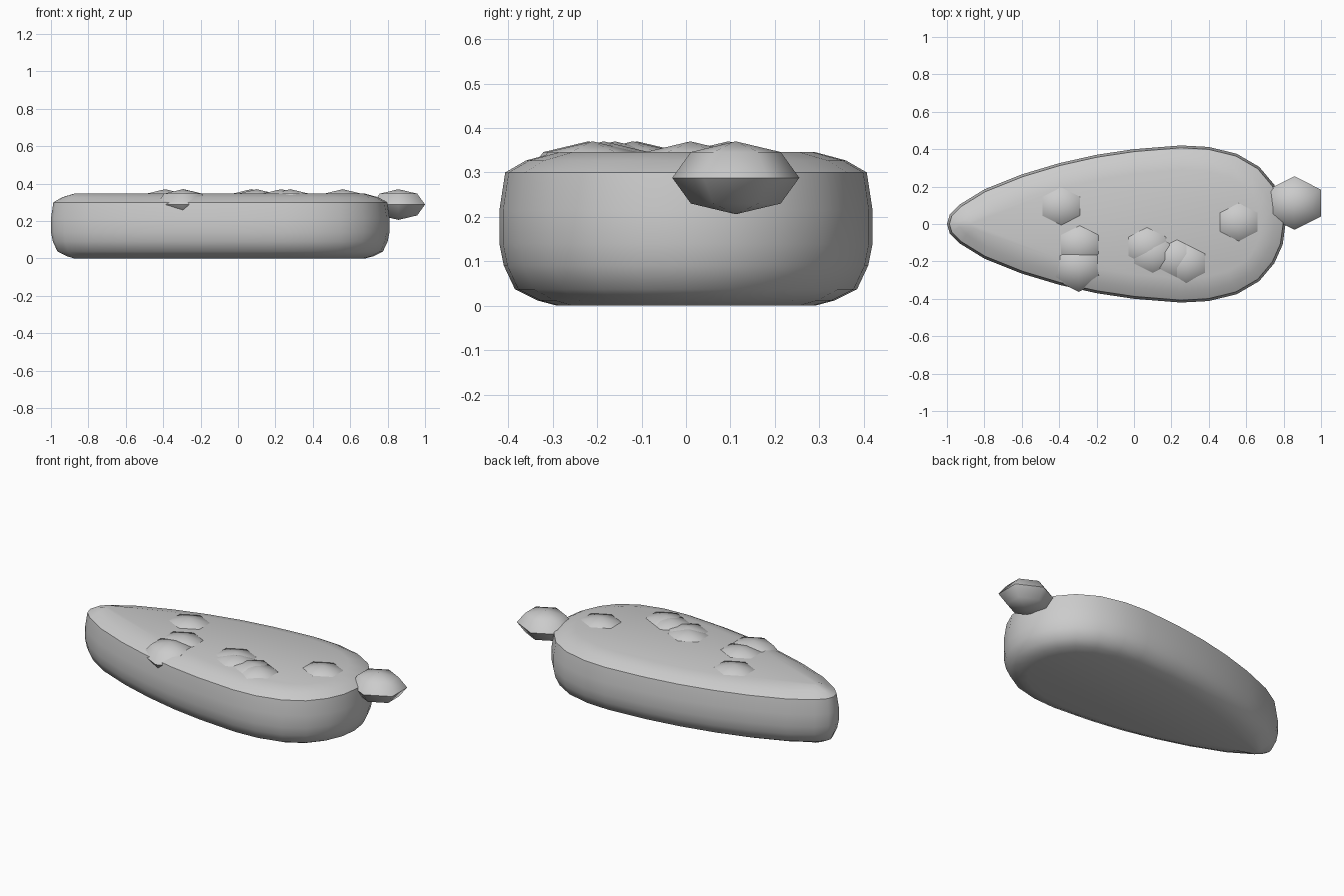
import bpy, bmesh, math
from mathutils import Vector

cube = bpy.data.objects.get("Cube")
if cube:
    bpy.data.objects.remove(cube, do_unlink=True)

grey = bpy.data.materials.new("plain grey")
grey.use_nodes = True
colour = (0.6, 0.6, 0.6, 1)
grey.diffuse_color = colour
grey.node_tree.nodes["Principled BSDF"].inputs["Base Color"].default_value = colour


def finish(name, bm, angle):
    bmesh.ops.recalc_face_normals(bm, faces=bm.faces)
    mesh = bpy.data.meshes.new(name)
    bm.to_mesh(mesh)
    bm.free()
    mesh.materials.append(grey)
    obj = bpy.data.objects.new(name, mesh)
    bpy.context.collection.objects.link(obj)
    bpy.ops.object.select_all(action="DESELECT")
    obj.select_set(True)
    bpy.context.view_layer.objects.active = obj
    bpy.ops.object.shade_smooth_by_angle(angle=math.radians(angle))
    return obj


# Teardrop outline, half of it mirrored across y
half = [(-1, 0), (-0.985, 0.05), (-0.93, 0.105), (-0.8, 0.185), (-0.6, 0.265),
        (-0.4, 0.325), (-0.2, 0.37), (0, 0.4), (0.25, 0.42), (0.4, 0.412),
        (0.55, 0.375), (0.67, 0.305), (0.75, 0.21), (0.795, 0.11), (0.81, 0)]
outline = half + [(x, -y) for x, y in half[-2:0:-1]]


def inset_ring(amount):
    points = []
    for i, (x, y) in enumerate(outline):
        before = Vector(outline[i - 1])
        after = Vector(outline[(i + 1) % len(outline)])
        along = (after - before).normalized()
        px, py = x + along.y * amount, y - along.x * amount
        # Keep the narrow tip from folding over itself
        if y:
            py = math.copysign(max(abs(py), abs(y) * 0.25), y)
        points.append((px, py))
    return points


# Body: rounded edge profile as (inset, height)
profile = [(0.13, 0), (0.085, 0.012), (0.035, 0.037), (0.01, 0.09), (0, 0.14),
           (0, 0.215), (0.013, 0.3), (0.06, 0.327), (0.13, 0.346)]
bm = bmesh.new()
rings = [[bm.verts.new((x, y, z)) for x, y in inset_ring(d)] for d, z in profile]
count = len(outline)
for low, high in zip(rings, rings[1:]):
    for i in range(count):
        j = (i + 1) % count
        bm.faces.new((low[i], low[j], high[j], high[i]))
bm.faces.new(rings[0])
bm.faces.new(rings[-1])
finish("body", bm, 50)

# Low-poly lumps: one nose at the blunt end, the rest sunk in the top
lumps = {
    "nose": (0.858, 0.112), "rear_lump": (-0.39, 0.095),
    "side_lump_inner": (-0.29, -0.11), "side_lump_outer": (-0.295, -0.22),
    "middle_lump_left": (0.07, -0.12), "middle_lump_right": (0.1, -0.16),
    "front_lump_left": (0.23, -0.185), "front_lump_right": (0.28, -0.21),
    "nose_lump": (0.56, 0.01),
}
for name, (x, y) in lumps.items():
    bm = bmesh.new()
    bmesh.ops.create_uvsphere(bm, u_segments=6, v_segments=4, radius=1)
    # Points of the hexagon face front and back
    widest = max(bm.verts, key=lambda v: abs(v.co.x))
    turn = 0 if abs(widest.co.x) < 0.95 else math.pi / 6
    c, s = math.cos(turn), math.sin(turn)
    for v in bm.verts:
        px, py = v.co.x * c - v.co.y * s, v.co.x * s + v.co.y * c
        v.co = (x + px * 0.164, y + py * 0.143, 0.288 + v.co.z * 0.082)
    finish(name, bm, 60)
